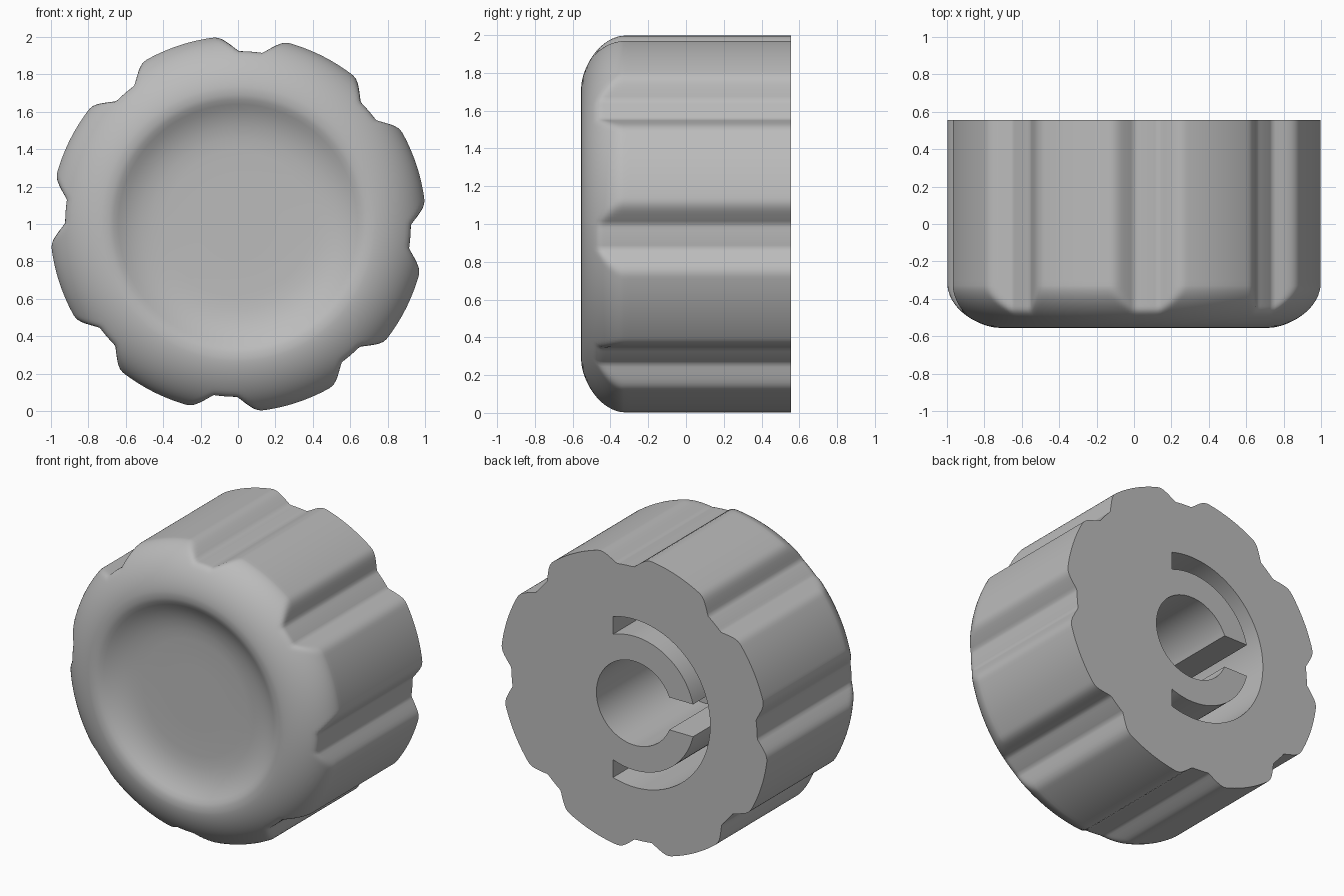
import bpy, bmesh
from math import sin, cos, pi, radians, degrees, asin, acos, sqrt

cube = bpy.data.objects.get("Cube")
if cube:
    bpy.data.objects.remove(cube, do_unlink=True)

# Main dimensions
RADIUS, BACK, FRONT = 1.005, 0.555, -0.555
SEGMENTS, GRIPS, GRIP_ANGLE = 360, 8, 85.8
HOLE, GROOVE_IN, GROOVE_OUT = 0.285, 0.455, 0.57
SLOT_HALF, GROOVE_END, DEPTH = 0.11, 0.16, 0.75

grey = bpy.data.materials.new("satin grey")
grey.use_nodes = True
colour = (0.5, 0.5, 0.5, 1)
grey.diffuse_color = colour
grey.node_tree.nodes["Principled BSDF"].inputs["Base Color"].default_value = colour


def make_object(name, bm):
    bmesh.ops.recalc_face_normals(bm, faces=bm.faces[:])
    mesh = bpy.data.meshes.new(name)
    bm.to_mesh(mesh)
    bm.free()
    mesh.materials.append(grey)
    obj = bpy.data.objects.new(name, mesh)
    bpy.context.collection.objects.link(obj)
    return obj


def grip_radius(theta):
    """Radius of the trapezoid finger grooves; larger than the body between them."""
    step = 360 / GRIPS
    off = abs((degrees(theta) - GRIP_ANGLE + step / 2) % step - step / 2)
    return 0.924 + 0.0135 * max(0, off - 4)


def smooth_min(a, b, k):
    h = max(k - abs(a - b), 0) / k
    return min(a, b) - h * h * k / 4


def body_profile():
    """(radius, y) from the back edge, over the rounded shoulder, into the dish."""
    pts = [(RADIUS, BACK), (RADIUS, 0.1), (RADIUS, -0.3)]
    inner, start, n = 0.72, -0.33, 22
    for i in range(n + 1):
        t = i / n * pi / 2
        pts.append((inner + (RADIUS - inner) * cos(t) ** (2 / 1.7),
                    start + (FRONT - start) * sin(t) ** (2 / 1.7)))
    return pts + [(0.69, -0.553), (0.665, -0.545), (0.64, -0.53), (0.61, -0.512),
                  (0.57, -0.493), (0.52, -0.476), (0.46, -0.465), (0.39, -0.46), (0.2, -0.46)]


# Knob body: lathed rings with the grip grooves pressed in
bm = bmesh.new()
rings = []
for r, y in body_profile():
    ring = []
    for i in range(SEGMENTS):
        a = 2 * pi * i / SEGMENTS
        rr = smooth_min(r, grip_radius(a), 0.025)
        ring.append(bm.verts.new((rr * cos(a), y, rr * sin(a) + 1)))
    rings.append(ring)
for lower, upper in zip(rings, rings[1:]):
    for i in range(SEGMENTS):
        j = (i + 1) % SEGMENTS
        bm.faces.new((lower[i], lower[j], upper[j], upper[i]))
bm.faces.new(rings[0])
bm.faces.new(rings[-1])
knob = make_object("knob_body", bm)


# Shaft socket: round hole, side slot and C-shaped groove as one outline
def arc(radius, start, end, n):
    return [(radius * cos(start + (end - start) * i / n),
             radius * sin(start + (end - start) * i / n)) for i in range(n + 1)]


hole_a = pi - asin(SLOT_HALF / HOLE)
slot_a = pi - asin(SLOT_HALF / GROOVE_IN)
in_a = acos(GROOVE_END / GROOVE_IN)
out_a = acos(GROOVE_END / GROOVE_OUT)
outline = (arc(HOLE, hole_a, -hole_a, 64) + arc(GROOVE_IN, -slot_a, -in_a, 32)
           + arc(GROOVE_OUT, -out_a, out_a - 2 * pi, 80) + arc(GROOVE_IN, in_a, slot_a, 32))
bm = bmesh.new()
face = bm.faces.new([bm.verts.new((x, BACK + 0.1, z + 1)) for x, z in outline])
extruded = bmesh.ops.extrude_face_region(bm, geom=[face])
moved = [v for v in extruded["geom"] if isinstance(v, bmesh.types.BMVert)]
bmesh.ops.translate(bm, verts=moved, vec=(0, -DEPTH - 0.1, 0))
cutter = make_object("socket_cutter", bm)
cutter.hide_render = True

cut = knob.modifiers.new("socket", 'BOOLEAN')
cut.operation, cut.solver, cut.object = 'DIFFERENCE', 'EXACT', cutter
bpy.ops.object.select_all(action='DESELECT')
knob.select_set(True)
bpy.context.view_layer.objects.active = knob
bpy.ops.object.modifier_apply(modifier=cut.name)
bpy.data.objects.remove(cutter, do_unlink=True)
bpy.ops.object.shade_smooth_by_angle(angle=radians(40))
